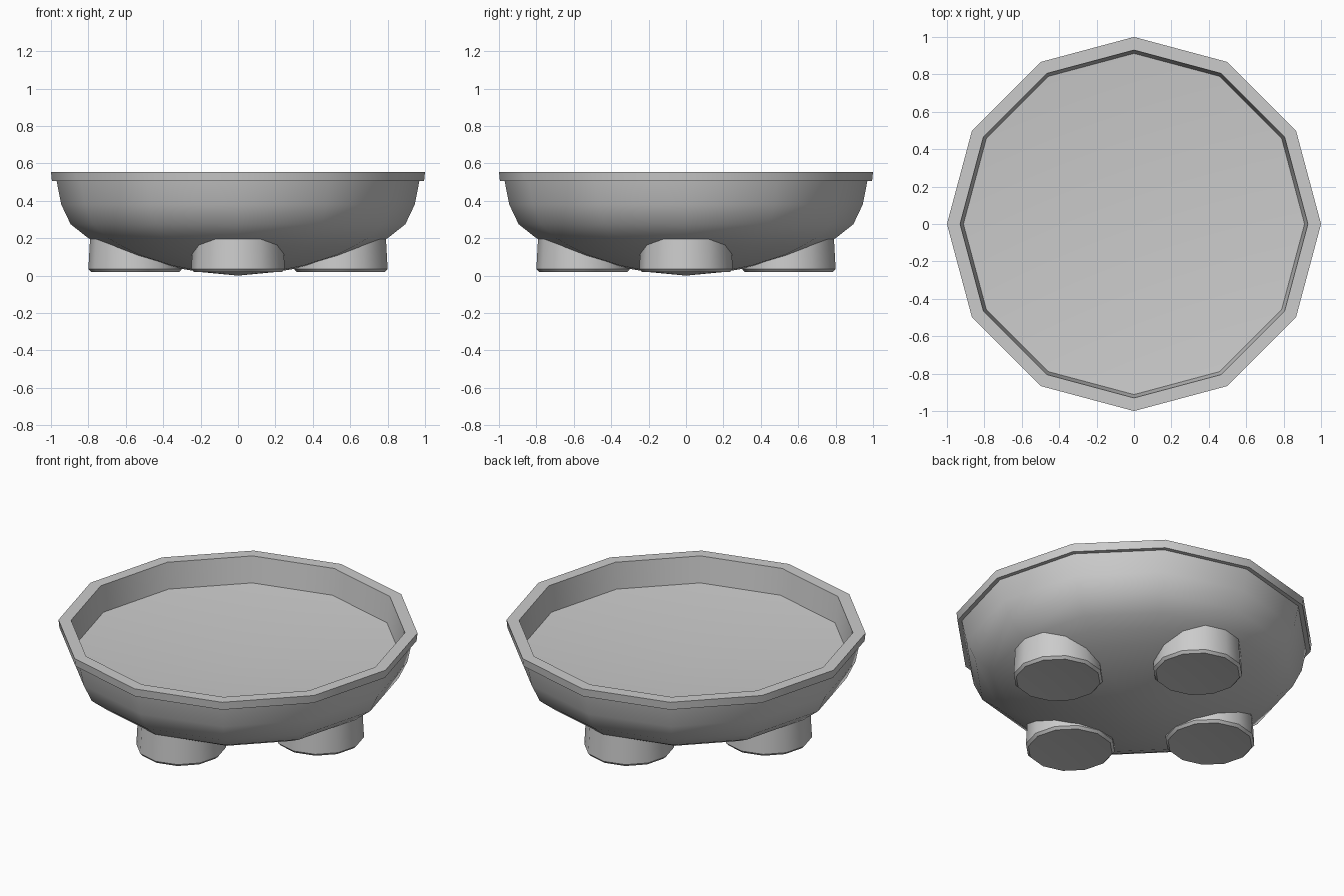
import bpy
import bmesh
import math

if "Cube" in bpy.data.objects:
    bpy.data.objects.remove(bpy.data.objects["Cube"], do_unlink=True)

SIDES = 12

# One plain grey for the whole model
grey = bpy.data.materials.new("light grey")
grey.diffuse_color = (0.6, 0.6, 0.6, 1)
grey.use_nodes = True
shader = next(n for n in grey.node_tree.nodes if n.type == "BSDF_PRINCIPLED")
shader.inputs["Base Color"].default_value = (0.6, 0.6, 0.6, 1)


def lathe(name, profile, location=(0, 0, 0)):
    """Turn a (radius, height) profile, listed bottom to top, into a closed solid."""
    bm = bmesh.new()
    rings = []
    for r, z in profile:
        if r == 0:
            rings.append([bm.verts.new((0, 0, z))] * SIDES)
            continue
        angles = [2 * math.pi * i / SIDES for i in range(SIDES)]
        rings.append([bm.verts.new((r * math.cos(a), r * math.sin(a), z)) for a in angles])
    for low, high in zip(rings, rings[1:]):
        for i in range(SIDES):
            j = (i + 1) % SIDES
            corners = [low[i], low[j], high[j], high[i]]
            bm.faces.new(list(dict.fromkeys(corners)))
    bmesh.ops.recalc_face_normals(bm, faces=bm.faces[:])
    mesh = bpy.data.meshes.new(name)
    bm.to_mesh(mesh)
    bm.free()
    mesh.materials.append(grey)
    obj = bpy.data.objects.new(name, mesh)
    obj.location = location
    bpy.context.collection.objects.link(obj)
    bpy.ops.object.select_all(action="DESELECT")
    obj.select_set(True)
    bpy.context.view_layer.objects.active = obj
    bpy.ops.object.shade_smooth_by_angle(angle=math.radians(40))
    return obj


# Bowl: rounded base and side, overhanging rim, inner wall and gently dished floor
lathe("bowl", [
    (0, 0), (0.20, 0.019), (0.40, 0.053), (0.604, 0.11), (0.71, 0.154), (0.80, 0.20),
    (0.895, 0.275), (0.945, 0.38), (0.97, 0.507),
    (0.995, 0.507), (1.0, 0.555), (0.93, 0.555), (0.912, 0.398), (0, 0.32),
])

# Four stubby feet with a small bevel and a slightly hollow sole
foot_profile = [(0, 0.035), (0.236, 0.02), (0.25, 0.035), (0.24, 0.215), (0, 0.215)]
for side, x, y in (("front", 0, -1), ("back", 0, 1), ("left", 1, 0), ("right", -1, 0)):
    lathe(side + "_foot", foot_profile, (0.55 * x, 0.55 * y, 0))
